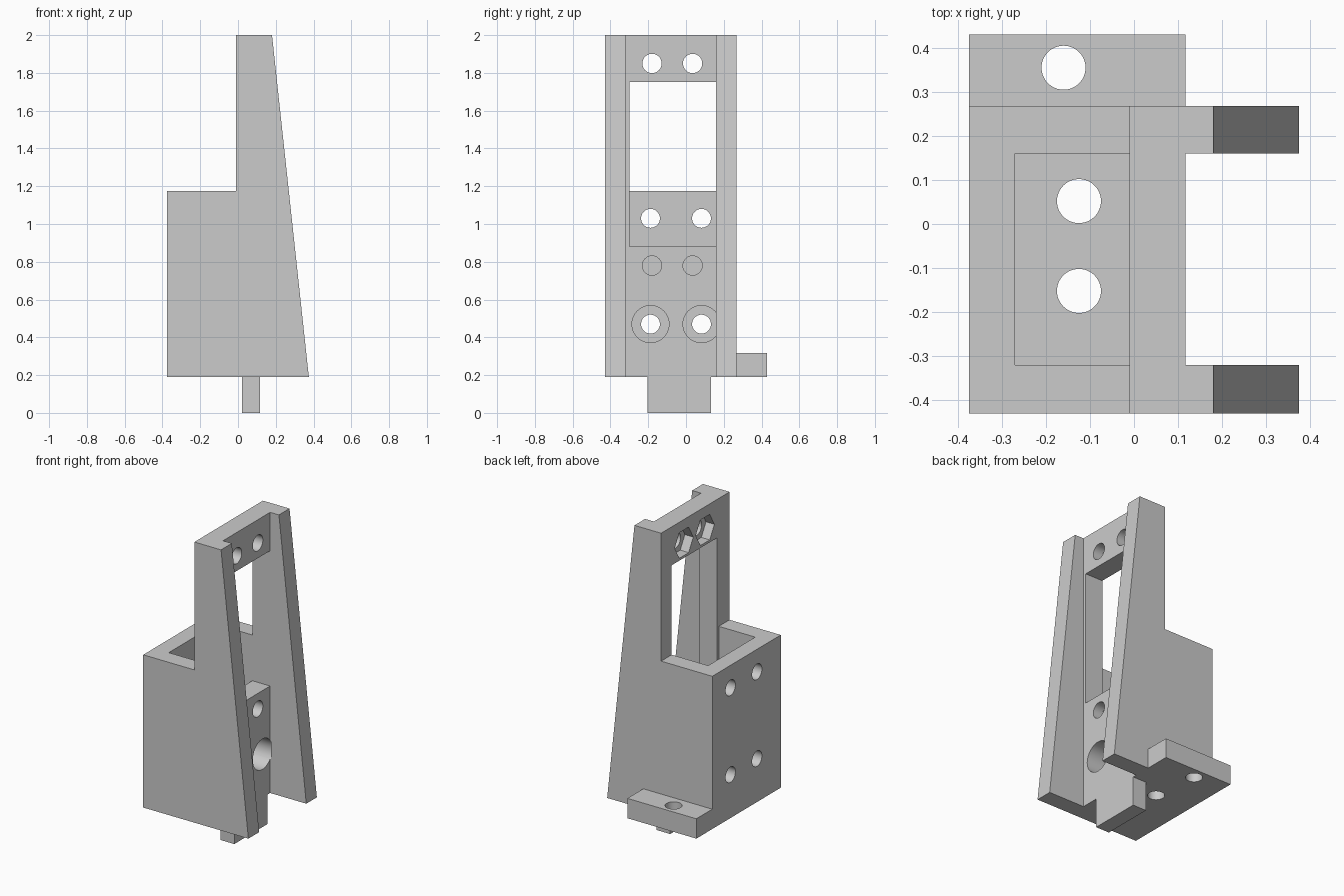
import bpy, bmesh, math
from mathutils import Matrix

old = bpy.data.objects.get("Cube")
if old:
    bpy.data.objects.remove(old, do_unlink=True)

grey = bpy.data.materials.new("plain grey")
grey.use_nodes = True
grey.diffuse_color = (0.6, 0.6, 0.6, 1)
grey.node_tree.nodes["Principled BSDF"].inputs["Base Color"].default_value = (0.6, 0.6, 0.6, 1)


def make(name, bm):
    bmesh.ops.recalc_face_normals(bm, faces=bm.faces)
    mesh = bpy.data.meshes.new(name)
    bm.to_mesh(mesh)
    bm.free()
    mesh.materials.append(grey)
    ob = bpy.data.objects.new(name, mesh)
    bpy.context.collection.objects.link(ob)
    return ob


def box(name, x, y, z):
    bm = bmesh.new()
    bmesh.ops.create_cube(bm, size=1)
    for v in bm.verts:
        for i, (lo, hi) in enumerate((x, y, z)):
            v.co[i] = hi if v.co[i] > 0 else lo
    return make(name, bm)


def rod(name, axis, a, b, span, r, sides=48):
    """Cylinder along x (a, b = y, z) or along z (a, b = x, y)."""
    lo, hi = span
    mid = (lo + hi) / 2
    place = Matrix.Translation((mid, a, b) if axis == "x" else (a, b, mid))
    turn = Matrix.Rotation(math.pi / 2, 4, "Y") if axis == "x" else Matrix()
    bm = bmesh.new()
    bmesh.ops.create_cone(bm, cap_ends=True, segments=sides, radius1=r, radius2=r,
                          depth=hi - lo, matrix=place @ turn)
    return make(name, bm)


def combine(target, tool, operation):
    mod = target.modifiers.new(operation.lower(), "BOOLEAN")
    mod.operation, mod.solver, mod.object = operation, "EXACT", tool
    bpy.context.view_layer.objects.active = target
    bpy.ops.object.modifier_apply(modifier=mod.name)
    bpy.data.objects.remove(tool, do_unlink=True)


# Side silhouette extruded across the full width
BACK, WEB, FRONT = -0.375, -0.01, 0.117
LEFT, RIGHT = 0.16, -0.32
outline = [(BACK, 0.19), (0.375, 0.19), (0.18, 2), (WEB, 2), (WEB, 1.175), (BACK, 1.175)]
bm = bmesh.new()
face = bm.faces.new([bm.verts.new((x, -0.43, z)) for x, z in outline])
ext = bmesh.ops.extrude_face_region(bm, geom=[face])
bmesh.ops.translate(bm, vec=(0, 0.698, 0), verts=[g for g in ext["geom"] if isinstance(g, bmesh.types.BMVert)])
bracket = make("mounting_bracket", bm)

# Mounting ear and bottom tongue
combine(bracket, box("ear", (BACK, FRONT), (0.2, 0.43), (0.19, 0.318)), "UNION")
combine(bracket, box("tongue", (0.02, FRONT), (-0.205, 0.132), (0, 0.25)), "UNION")

# Channel between the side plates, pocket in the housing, window in the web
cutters = [
    box("channel", (FRONT, 0.6), (RIGHT, LEFT), (-0.1, 2.1)),
    box("pocket", (-0.27, WEB), (RIGHT, LEFT), (0.3, 1.3)),
    box("window", (-0.1, 0.2), (-0.3, LEFT), (0.88, 1.752)),
    rod("ear_hole", "z", -0.16, 0.355, (0.1, 0.5), 0.05),
]
# Floor holes
for y in (-0.152, 0.052):
    cutters.append(rod("floor_hole", "z", -0.125, y, (0.1, 0.4), 0.05))
# Back wall screw holes with wide access bores in the web
for y in (-0.188, 0.082):
    for z in (0.47, 1.03):
        cutters.append(rod("wall_hole", "x", y, z, (-0.5, -0.2), 0.05))
    cutters.append(rod("access_bore", "x", y, 0.47, (-0.1, FRONT + 0.005), 0.098))
# Web bolt holes with hexagonal nut traps behind
for y in (-0.18, 0.035):
    for z in (0.78, 1.85):
        cutters.append(rod("bolt_hole", "x", y, z, (-0.1, 0.2), 0.051))
        cutters.append(rod("nut_trap", "x", y, z, (-0.1, 0.05), 0.095, 6))
for cutter in cutters:
    combine(bracket, cutter, "DIFFERENCE")

bpy.ops.object.select_all(action="DESELECT")
bracket.select_set(True)
bpy.context.view_layer.objects.active = bracket
bpy.ops.object.shade_smooth_by_angle(angle=math.radians(25))
